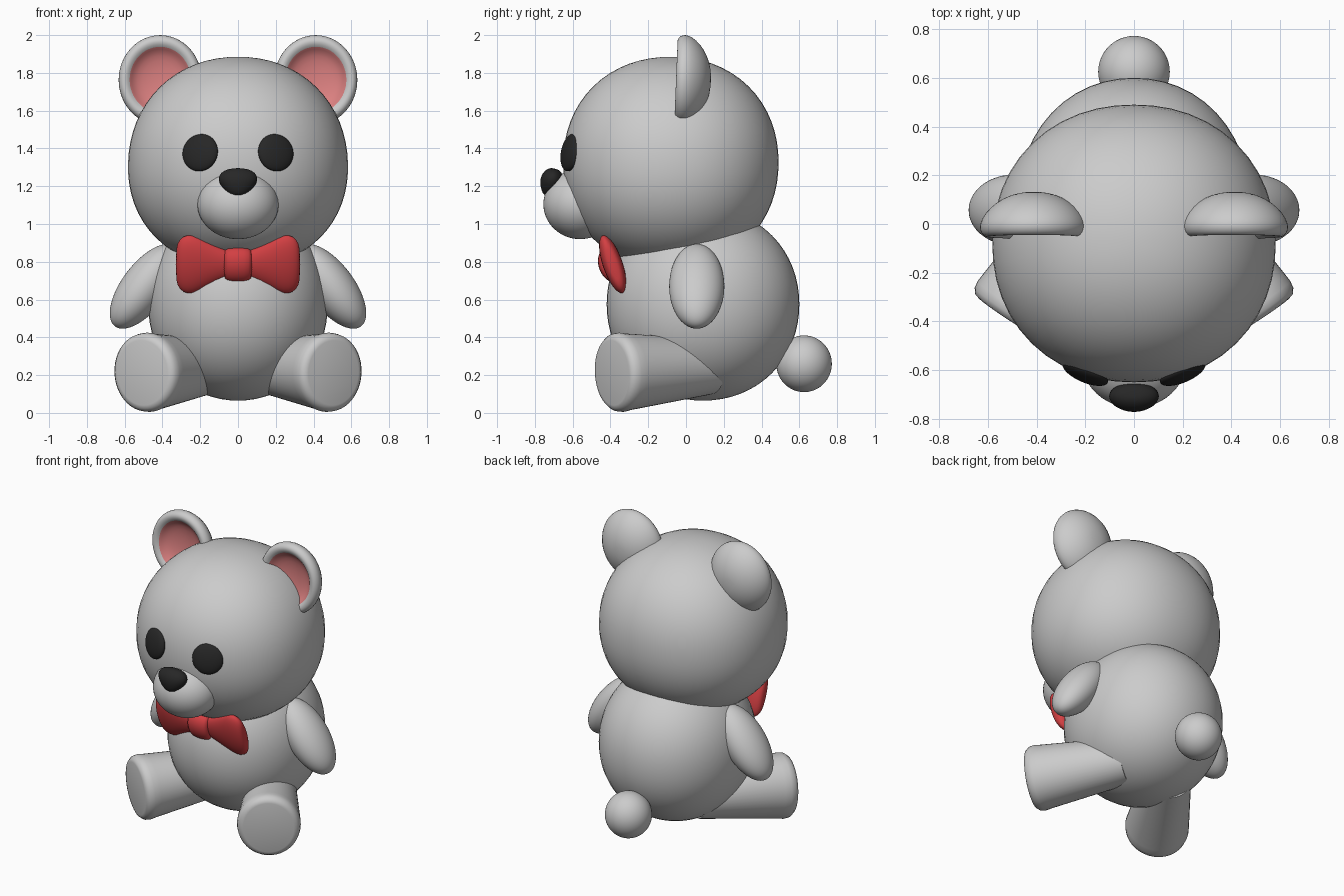
import bpy, bmesh
from math import radians, cos, sin, tau
from mathutils import Matrix, Vector, Euler

cube = bpy.data.objects.get("Cube")
if cube:
    bpy.data.objects.remove(cube, do_unlink=True)


def material(name, colour):
    m = bpy.data.materials.new(name)
    m.use_nodes = True
    m.diffuse_color = (*colour, 1)
    bsdf = next(n for n in m.node_tree.nodes if n.type == 'BSDF_PRINCIPLED')
    bsdf.inputs["Base Color"].default_value = (*colour, 1)
    return m


GREY = material("plush grey", (0.6, 0.6, 0.6))
PINK = material("inner ear pink", (0.72, 0.22, 0.22))
RED = material("bow red", (0.65, 0.05, 0.055))
BLACK = material("black", (0.02, 0.02, 0.02))


def finish(name, bm, matrix, mats, side=1, subdivide=0):
    """Bake the placement (mirrored for side -1) and add the smooth-shaded object."""
    bm.transform(Matrix.Diagonal((side, 1, 1, 1)) @ matrix)
    bmesh.ops.recalc_face_normals(bm, faces=bm.faces)
    mesh = bpy.data.meshes.new(name)
    bm.to_mesh(mesh)
    bm.free()
    for m in mats:
        mesh.materials.append(m)
    ob = bpy.data.objects.new(name, mesh)
    bpy.context.collection.objects.link(ob)
    bpy.ops.object.select_all(action='DESELECT')
    ob.select_set(True)
    bpy.context.view_layer.objects.active = ob
    bpy.ops.object.shade_smooth_by_angle(angle=radians(40 if not subdivide else 180))
    if subdivide:
        ob.modifiers.new("rounding", 'SUBSURF').levels = subdivide
        ob.modifiers["rounding"].render_levels = subdivide
    return ob


def ellipsoid(name, loc, radii, mat, rot=(0, 0, 0), side=1, power=2, egg=0):
    """Ball; power above 2 fills out the diagonals, egg widens the lower half."""
    bm = bmesh.new()
    bmesh.ops.create_uvsphere(bm, u_segments=48, v_segments=32, radius=1)
    for v in bm.verts:
        v.co /= sum(abs(c) ** power for c in v.co) ** (1 / power)
        v.co.x *= 1 - egg * v.co.z
    turn = Euler([radians(a) for a in rot]).to_matrix().to_4x4()
    finish(name, bm, Matrix.Translation(loc) @ turn @ Matrix.Diagonal((*radii, 1)), [mat], side)


def loft(name, rings, matrix, mats, side=1, subdivide=0, segments=32, inner_from=None):
    """Skin elliptical rings (height, x radius, y radius); faces past inner_from take slot 1."""
    bm = bmesh.new()
    loops = [[bm.verts.new((rx * cos(tau * i / segments), ry * sin(tau * i / segments), h))
              for i in range(segments)] for h, rx, ry in rings]
    for k, (a, b) in enumerate(zip(loops, loops[1:])):
        for i in range(segments):
            j = (i + 1) % segments
            f = bm.faces.new((a[i], a[j], b[j], b[i]))
            f.material_index = int(inner_from is not None and k >= inner_from)
    bm.faces.new(loops[0])
    bm.faces.new(loops[-1]).material_index = int(inner_from is not None)
    finish(name, bm, matrix, mats, side, subdivide)


def aim(origin, direction):
    """Placement whose local z follows the direction, with local y upward."""
    turn = Vector(direction).to_track_quat('Z', 'Y').to_matrix().to_4x4()
    return Matrix.Translation(origin) @ turn


# Torso, head, muzzle and tail
ellipsoid("body", (0, 0.09, 0.575), (0.475, 0.51, 0.51), GREY, power=2.07)
ellipsoid("head", (0, -0.08, 1.325), (0.582, 0.57, 0.56), GREY, power=2.12, egg=0.03)
ellipsoid("muzzle", (0, -0.56, 1.105), (0.215, 0.195, 0.185), GREY)
ellipsoid("tail", (0, 0.625, 0.26), (0.147, 0.147, 0.15), GREY)

# Nose, wide at the top and narrow below, leaning back
nose = [(-0.08, 0.025, 0.02), (-0.055, 0.06, 0.042), (-0.015, 0.095, 0.06),
        (0.02, 0.107, 0.062), (0.05, 0.092, 0.05), (0.068, 0.06, 0.032), (0.073, 0.02, 0.012)]
loft("nose", nose, Matrix.Translation((0, -0.712, 1.222)) @ Matrix.Rotation(radians(-15), 4, 'X'),
     [BLACK], subdivide=1)

# Ear profile: from the domed back, over the rim, into the bowl
ear = [(-0.132, 0.03), (-0.122, 0.09), (-0.09, 0.155), (-0.045, 0.2), (-0.005, 0.221),
       (0.025, 0.223), (0.05, 0.208), (0.056, 0.186), (0.042, 0.162),
       (0.015, 0.142), (-0.005, 0.1), (-0.015, 0.03)]
ear_rings = [(h, r, r * 1.08) for h, r in ear]
leg_rings = [(0, 0.147, 0.147), (0.52, 0.196, 0.203), (0.56, 0.199, 0.21),
             (0.59, 0.194, 0.206), (0.61, 0.178, 0.19), (0.615, 0.158, 0.172)]
wing_rings = [(0.03, 0.035, 0.065), (0.07, 0.04, 0.08), (0.15, 0.05, 0.118),
              (0.215, 0.054, 0.157), (0.27, 0.052, 0.168), (0.31, 0.042, 0.142),
              (0.33, 0.024, 0.095)]
bow_place = Matrix.Translation((0, -0.388, 0.787)) @ Matrix.Rotation(radians(19), 4, 'X')

# Paired parts
for side, label in ((1, "left"), (-1, "right")):
    ellipsoid(label + "_eye", (0.2, -0.612, 1.378), (0.1, 0.035, 0.1), BLACK, (-10, 0, 23), side)
    ellipsoid(label + "_arm", (0.492, 0.057, 0.67), (0.122, 0.146, 0.265), GREY, (0, -37, 0), side)
    loft(label + "_ear", ear_rings, aim((0.412, 0, 1.762), (0, -1, 0.04)),
         [GREY, PINK], side, 1, inner_from=8)
    foot, hip = Vector((0.507, -0.392, 0.212)), Vector((0.17, 0.125, 0.245))
    loft(label + "_leg", leg_rings, aim(hip, foot - hip), [GREY], side, segments=48)
    loft(label + "_bow_wing", wing_rings, bow_place @ aim((0, 0, 0), (1, 0, 0)), [RED], side, 1)

# Bow knot
knot = [(-0.075, 0.04, 0.07), (-0.064, 0.062, 0.092), (0, 0.07, 0.098),
        (0.064, 0.062, 0.092), (0.075, 0.04, 0.07)]
loft("bow_knot", knot, bow_place @ aim((0, -0.008, 0), (1, 0, 0)), [RED], subdivide=1)
